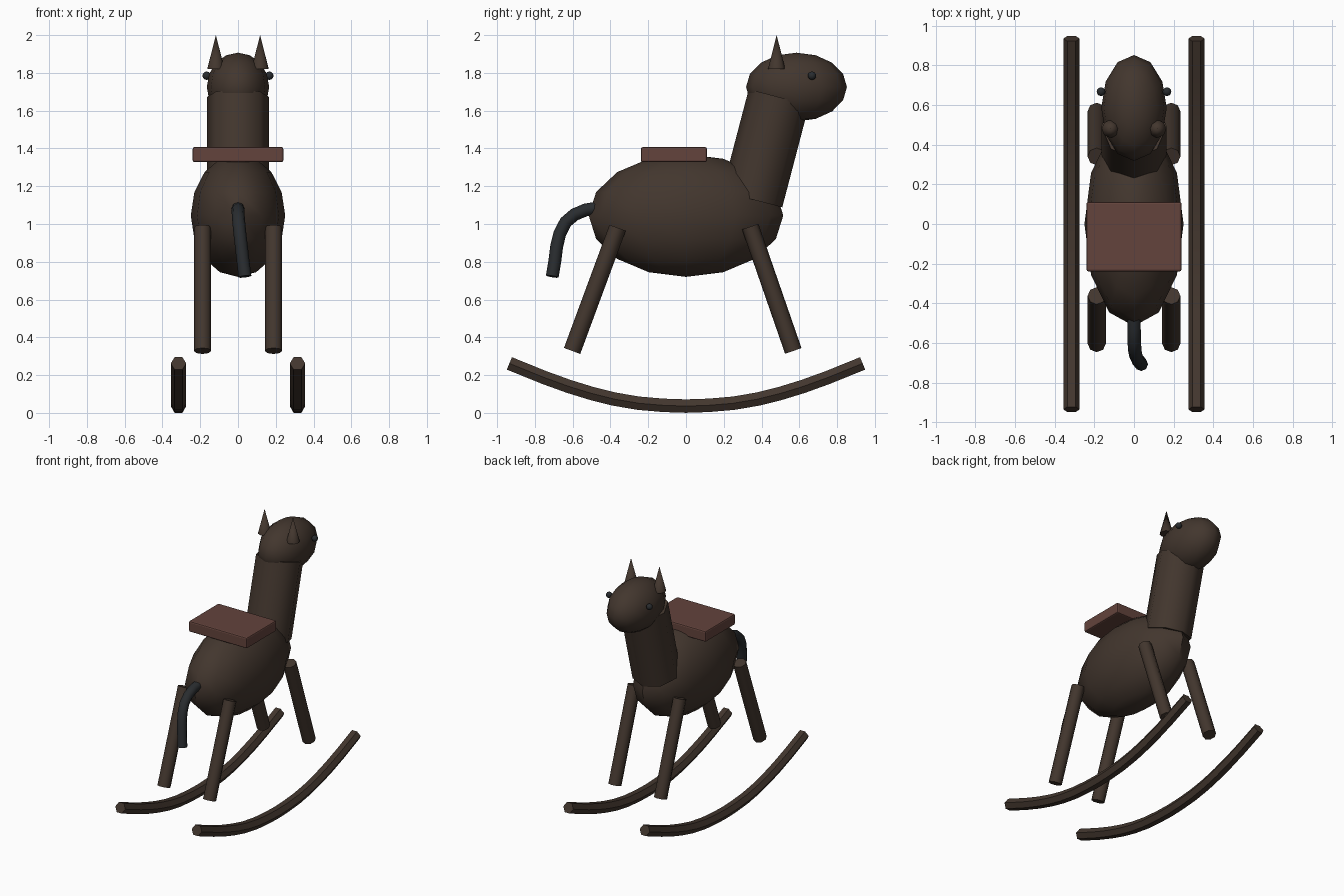
import bpy, math
from mathutils import Vector

if "Cube" in bpy.data.objects:
    bpy.data.objects.remove(bpy.data.objects["Cube"])


def material(name, color):
    m = bpy.data.materials.new(name)
    m.diffuse_color = (*color, 1)
    m.use_nodes = True
    m.node_tree.nodes["Principled BSDF"].inputs["Base Color"].default_value = m.diffuse_color
    return m


BROWN = material("dark brown wood", (0.055, 0.037, 0.027))
LEATHER = material("red brown leather", (0.125, 0.056, 0.045))
SLATE = material("dark slate", (0.022, 0.025, 0.028))


def finish(name, mat, smooth=True):
    ob = bpy.context.object
    ob.name = name
    ob.data.materials.append(mat)
    if smooth:
        bpy.ops.object.shade_smooth_by_angle(angle=math.radians(50))
    return ob


def ball(name, mat, center, radii, seg=12, rings=8):
    bpy.ops.mesh.primitive_uv_sphere_add(segments=seg, ring_count=rings, location=center)
    bpy.context.object.scale = radii
    bpy.ops.object.transform_apply(location=False, rotation=False, scale=True)
    return finish(name, mat)


def rod(name, mat, a, b, r, top=None, sides=8):
    a, b = Vector(a), Vector(b)
    d = b - a
    bpy.ops.mesh.primitive_cone_add(vertices=sides, radius1=r, radius2=r if top is None else top,
                                    depth=d.length, location=(a + b) / 2)
    # all rods lean only in the y-z plane
    bpy.context.object.rotation_euler.x = -math.atan2(d.y, d.z)
    return finish(name, mat)


def tube(name, mat, path, r, sides):
    """Sweep a polygon along a path that runs mostly in the y-z plane."""
    pts = [Vector(p) for p in path]
    n = len(pts)
    verts, faces = [], []
    for i, p in enumerate(pts):
        t = (pts[min(i + 1, n - 1)] - pts[max(i - 1, 0)]).normalized()
        up = t.cross(Vector((1, 0, 0))).normalized()
        side = up.cross(t)
        for k in range(sides):
            a = 2 * math.pi * k / sides
            verts.append(p + side * (r * math.cos(a)) + up * (r * math.sin(a)))
    for i in range(n - 1):
        for k in range(sides):
            q = (k + 1) % sides
            faces.append((i * sides + k, i * sides + q, (i + 1) * sides + q, (i + 1) * sides + k))
    faces.append(tuple(reversed(range(sides))))
    faces.append(tuple(range((n - 1) * sides, n * sides)))
    me = bpy.data.meshes.new(name)
    me.from_pydata(verts, [], faces)
    ob = bpy.data.objects.new(name, me)
    bpy.context.collection.objects.link(ob)
    bpy.ops.object.select_all(action='DESELECT')
    bpy.context.view_layer.objects.active = ob
    ob.select_set(True)
    bpy.ops.object.mode_set(mode='EDIT')
    bpy.ops.mesh.select_all(action='SELECT')
    bpy.ops.mesh.normals_make_consistent(inside=False)
    bpy.ops.object.mode_set(mode='OBJECT')
    return finish(name, mat)


# Body, neck and head
ball("body", BROWN, (0, 0, 1.045), (0.25, 0.515, 0.325))
rod("neck", BROWN, (0, 0.35, 1.13), (0, 0.492, 1.672), 0.165)
ball("head", BROWN, (0, 0.585, 1.725), (0.165, 0.267, 0.182))

# Saddle block with softened edges
bpy.ops.mesh.primitive_cube_add(size=1, location=(0, -0.064, 1.367))
saddle = bpy.context.object
saddle.scale = (0.48, 0.35, 0.08)
bpy.ops.object.transform_apply(location=False, rotation=False, scale=True)
bevel = saddle.modifiers.new("soft edges", 'BEVEL')
bevel.width = 0.01
bevel.segments = 2
finish("saddle", LEATHER, smooth=False)

# Tail
tube("tail", SLATE, [(0, -0.46, 1.085), (0, -0.53, 1.075), (0.001, -0.59, 1.05),
                     (0.004, -0.637, 1.01), (0.01, -0.668, 0.95), (0.018, -0.685, 0.88),
                     (0.027, -0.695, 0.8), (0.037, -0.708, 0.722)], 0.034, 8)

# Half of the runner's bow, from the middle outwards
bow = [(0, 0.036), (0.12, 0.04), (0.25, 0.051), (0.38, 0.073), (0.5, 0.103),
       (0.62, 0.14), (0.75, 0.187), (0.935, 0.262)]
bow = [(-y, z) for y, z in reversed(bow[1:])] + bow

# Paired parts
for s, label in ((-1, "left"), (1, "right")):
    rod(label + "_rear_leg", BROWN, (s * 0.188, -0.603, 0.328), (s * 0.188, -0.362, 0.98), 0.046)
    rod(label + "_front_leg", BROWN, (s * 0.188, 0.568, 0.328), (s * 0.188, 0.34, 0.986), 0.046)
    tube(label + "_runner", BROWN, [(s * 0.315, y, z) for y, z in bow], 0.041, 6)
    rod(label + "_ear", BROWN, (s * 0.117, 0.48, 1.82), (s * 0.117, 0.48, 2.0), 0.046, 0)
    ball(label + "_eye", SLATE, (s * 0.166, 0.667, 1.785), (0.022, 0.022, 0.022), 12, 8)
